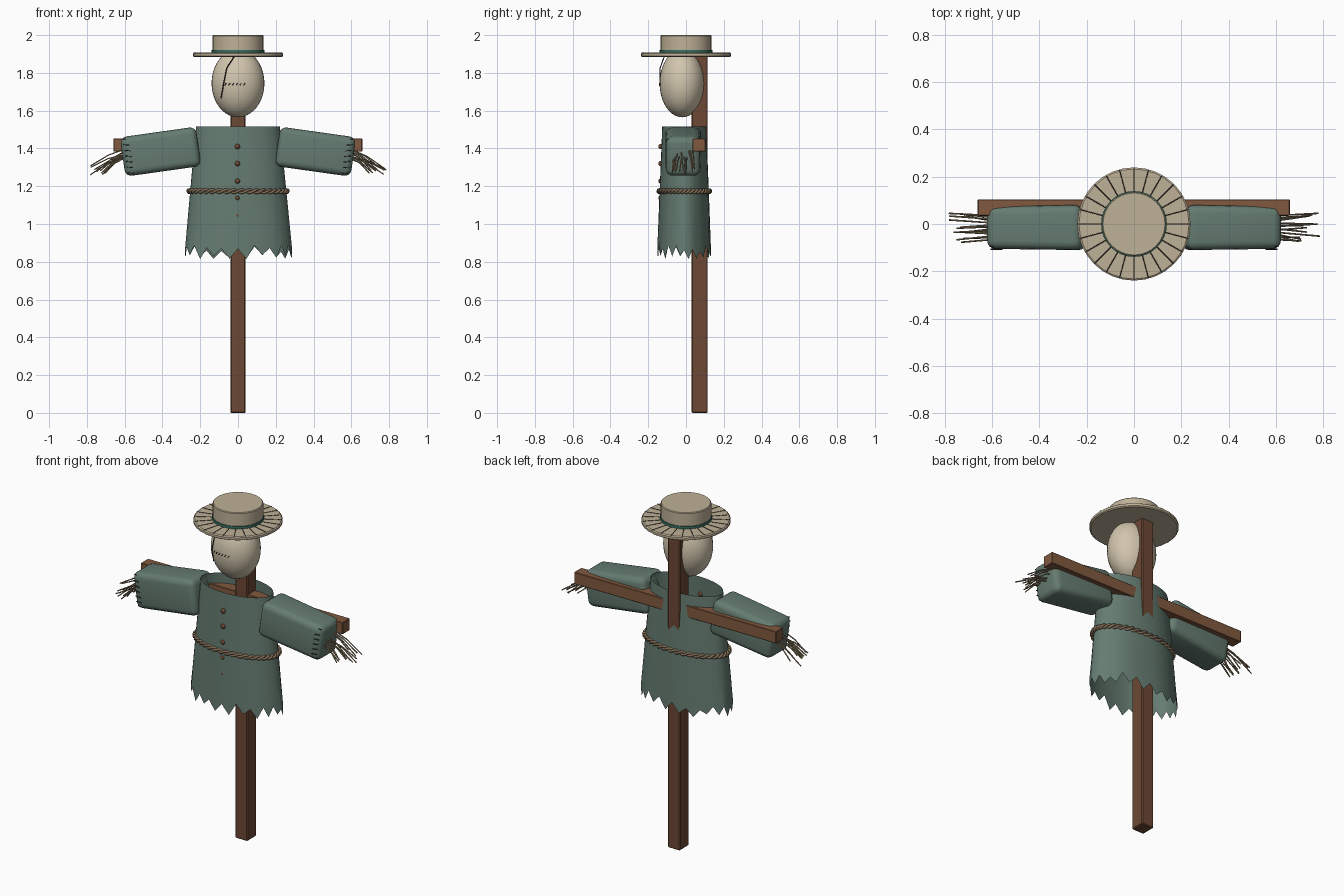
import bpy, bmesh, math, random
from mathutils import Matrix, Vector

if "Cube" in bpy.data.objects:
    bpy.data.objects.remove(bpy.data.objects["Cube"])

random.seed(4)
TAU = 2 * math.pi


def material(name, r, g, b):
    m = bpy.data.materials.new(name)
    m.diffuse_color = (r, g, b, 1)
    m.use_nodes = True
    m.node_tree.nodes["Principled BSDF"].inputs["Base Color"].default_value = m.diffuse_color
    return m


WOOD = material("wood", 0.15, 0.065, 0.033)
LIGHT_WOOD = material("light_wood", 0.22, 0.1, 0.05)
CLOTH = material("cloth", 0.13, 0.2, 0.165)
SACK = material("sack", 0.64, 0.56, 0.42)
HAT = material("hat_straw", 0.52, 0.44, 0.31)
BAND = material("band", 0.04, 0.16, 0.12)
ROPE = material("rope", 0.22, 0.15, 0.09)
STRAW = material("straw", 0.3, 0.23, 0.13)
DARK = material("thread", 0.03, 0.025, 0.02)


def add(name, bm, mat, smooth=True, angle=35):
    """Turn a bmesh into a named object."""
    mesh = bpy.data.meshes.new(name)
    bmesh.ops.recalc_face_normals(bm, faces=bm.faces)
    bm.to_mesh(mesh)
    bm.free()
    ob = bpy.data.objects.new(name, mesh)
    bpy.context.collection.objects.link(ob)
    mesh.materials.append(mat)
    if smooth:
        bpy.ops.object.select_all(action='DESELECT')
        ob.select_set(True)
        bpy.context.view_layer.objects.active = ob
        bpy.ops.object.shade_smooth_by_angle(angle=math.radians(angle))
    return ob


def box(name, lo, hi, mat, bevel):
    bm = bmesh.new()
    size = [h - l for l, h in zip(lo, hi)]
    mid = [(h + l) / 2 for l, h in zip(lo, hi)]
    bmesh.ops.create_cube(bm, size=1, matrix=Matrix.Translation(mid) @ Matrix.Diagonal((*size, 1)))
    bmesh.ops.bevel(bm, geom=bm.edges[:], offset=bevel, segments=1, affect='EDGES')
    return add(name, bm, mat, False)


def lathe(name, profile, mat, n):
    """Revolve (radius, z) points about the z axis."""
    bm = bmesh.new()
    vs = [bm.verts.new((r, 0, z)) for r, z in profile]
    es = [bm.edges.new(p) for p in zip(vs, vs[1:])]
    bmesh.ops.spin(bm, geom=vs + es, cent=(0, 0, 0), axis=(0, 0, 1), angle=TAU, steps=n)
    bmesh.ops.remove_doubles(bm, verts=bm.verts, dist=1e-4)
    return add(name, bm, mat)


def strands(name, paths, radius, mat, cyclic=False):
    """Thin round tubes along several polylines."""
    cu = bpy.data.curves.new(name, 'CURVE')
    cu.dimensions = '3D'
    cu.bevel_depth = radius
    cu.bevel_resolution = 1
    cu.use_fill_caps = True
    for path in paths:
        sp = cu.splines.new('POLY')
        sp.points.add(len(path) - 1)
        for p, co in zip(sp.points, path):
            p.co = (*co, 1)
        sp.use_cyclic_u = cyclic
    cu.materials.append(mat)
    ob = bpy.data.objects.new(name, cu)
    bpy.context.collection.objects.link(ob)
    bpy.ops.object.select_all(action='DESELECT')
    ob.select_set(True)
    bpy.context.view_layer.objects.active = ob
    bpy.ops.object.convert(target='MESH')


# wooden frame
box("post", (-0.04, 0.03, 0), (0.04, 0.115, 1.89), WOOD, 0.005)
box("crossbar", (-0.66, 0.035, 1.383), (0.658, 0.104, 1.453), LIGHT_WOOD, 0.003)

# coat: flaring oval shell with a ragged hem
CY = -0.009
N = 40
bm = bmesh.new()
rings = []
for z, rx, ry in ((1.515, 0.222, 0.117), (1.35, 0.238, 0.123), (1.18, 0.254, 0.13),
                  (1.0, 0.271, 0.137), (0.84, 0.284, 0.142)):
    ring = []
    for i in range(N):
        a = TAU * i / N
        k = 1 + 0.02 * (1.5 - z) * math.sin(7 * a + 1)
        zz = z
        if z < 0.9:
            zz = random.uniform(0.812, 0.84) if i % 2 else random.uniform(0.85, 0.89)
        ring.append(bm.verts.new((rx * k * math.cos(a), CY + ry * k * math.sin(a), zz)))
    rings.append(ring)
for lo, hi in zip(rings, rings[1:]):
    for i in range(N):
        j = (i + 1) % N
        bm.faces.new((lo[i], hi[i], hi[j], lo[j]))
add("coat", bm, CLOTH, True, 25)

# twisted rope belt
belt = []
for phase in (0, math.pi):
    path = []
    for i in range(240):
        a = TAU * i / 240
        t = 20 * a + phase
        d = 0.006 * math.cos(t)
        path.append(((0.26 + d) * math.cos(a), CY + (0.134 + d) * math.sin(a),
                     1.174 + 0.008 * math.sin(t)))
    belt.append(path)
strands("belt_rope", belt, 0.0075, ROPE, True)

# buttons
for i, z in enumerate((1.41, 1.32, 1.227, 1.138, 1.045)):
    bm = bmesh.new()
    bmesh.ops.create_uvsphere(bm, u_segments=16, v_segments=8, radius=0.014,
                              matrix=Matrix.Translation((-0.003, -0.133, z)))
    add(f"button_{i + 1}", bm, WOOD)

# sleeves, cuff stitches and straw hands
for side, label in ((-1, "left"), (1, "right")):
    place = Matrix.Translation((side * 0.41, -0.015, 1.383)) @ Matrix.Rotation(side * math.radians(8), 4, 'Y')
    bm = bmesh.new()
    bmesh.ops.create_cube(bm, size=1)
    for v in bm.verts:
        taper = 0.97 if v.co.x * side > 0 else 1.03
        v.co = Vector((v.co.x * 0.405, v.co.y * 0.185 * taper, v.co.z * 0.21))
    bmesh.ops.bevel(bm, geom=bm.edges[:], offset=0.035, segments=4, profile=0.5, affect='EDGES')
    bm.transform(place)
    add(f"{label}_sleeve", bm, CLOTH)

    stitches = []
    for k in range(7):
        z = -0.09 + 0.03 * k
        y = -0.092 + (0.012 if k in (0, 6) else 0)
        stitches.append([place @ Vector((side * (0.172 + d), y, z + 0.004 * d / 0.016))
                         for d in (-0.016, 0.016)])
    strands(f"{label}_cuff_stitches", stitches, 0.0025, DARK)

    straws = []
    for k in range(14):
        f = k / 13 - 0.5
        y0 = -0.015 + 0.1 * f
        start = Vector((side * 0.59, y0, 1.375 + random.uniform(-0.03, 0.03)))
        end = Vector((side * random.uniform(0.69, 0.785), -0.015 + 0.13 * f + random.uniform(-0.015, 0.015),
                      random.uniform(1.26, 1.31)))
        mid = start.lerp(end, 0.5) + Vector((0, 0, 0.012))
        straws.append([start, mid, end])
    strands(f"{label}_straw_hand", straws, 0.0035, STRAW)

# sack head
HC, HR = Vector((0, -0.02, 1.745)), Vector((0.14, 0.12, 0.18))
bm = bmesh.new()
bmesh.ops.create_uvsphere(bm, u_segments=32, v_segments=20, radius=1,
                          matrix=Matrix.Translation(HC) @ Matrix.Diagonal((*HR, 1)))
add("head", bm, SACK, True, 60)


def on_face(x, z, lift=0.001):
    q = 1 - (x / HR.x) ** 2 - ((z - HC.z) / HR.z) ** 2
    return (x, HC.y - HR.y * math.sqrt(max(q, 0)) - lift, z)


# stitched mouth and face seam
strands("mouth_stitches", [[on_face(-0.07 + 0.02 * k, 1.735), on_face(-0.062 + 0.02 * k, 1.746)]
                           for k in range(6)], 0.0025, DARK)
strands("face_seam", [[(-0.02, -0.115, 1.887), (-0.06, -0.137, 1.825), (-0.075, -0.137, 1.75),
                       on_face(-0.09, 1.665)]], 0.003, DARK)

# straw hat
lathe("hat_brim", ((0, 1.884), (0.232, 1.884), (0.239, 1.889), (0.239, 1.902), (0.232, 1.907), (0, 1.907)), HAT, 32)
lathe("hat_crown", ((0.135, 1.9), (0.135, 1.996), (0.131, 2.0), (0, 2.0)), HAT, 32)
lathe("hat_band", ((0.134, 1.906), (0.139, 1.906), (0.139, 1.922), (0.134, 1.922)), BAND, 32)
ribs = []
for k in range(24):
    a = TAU * k / 24
    ribs.append([(r * math.cos(a), r * math.sin(a), 1.907) for r in (0.137, 0.235)])
strands("brim_weave", ribs, 0.002, DARK)
